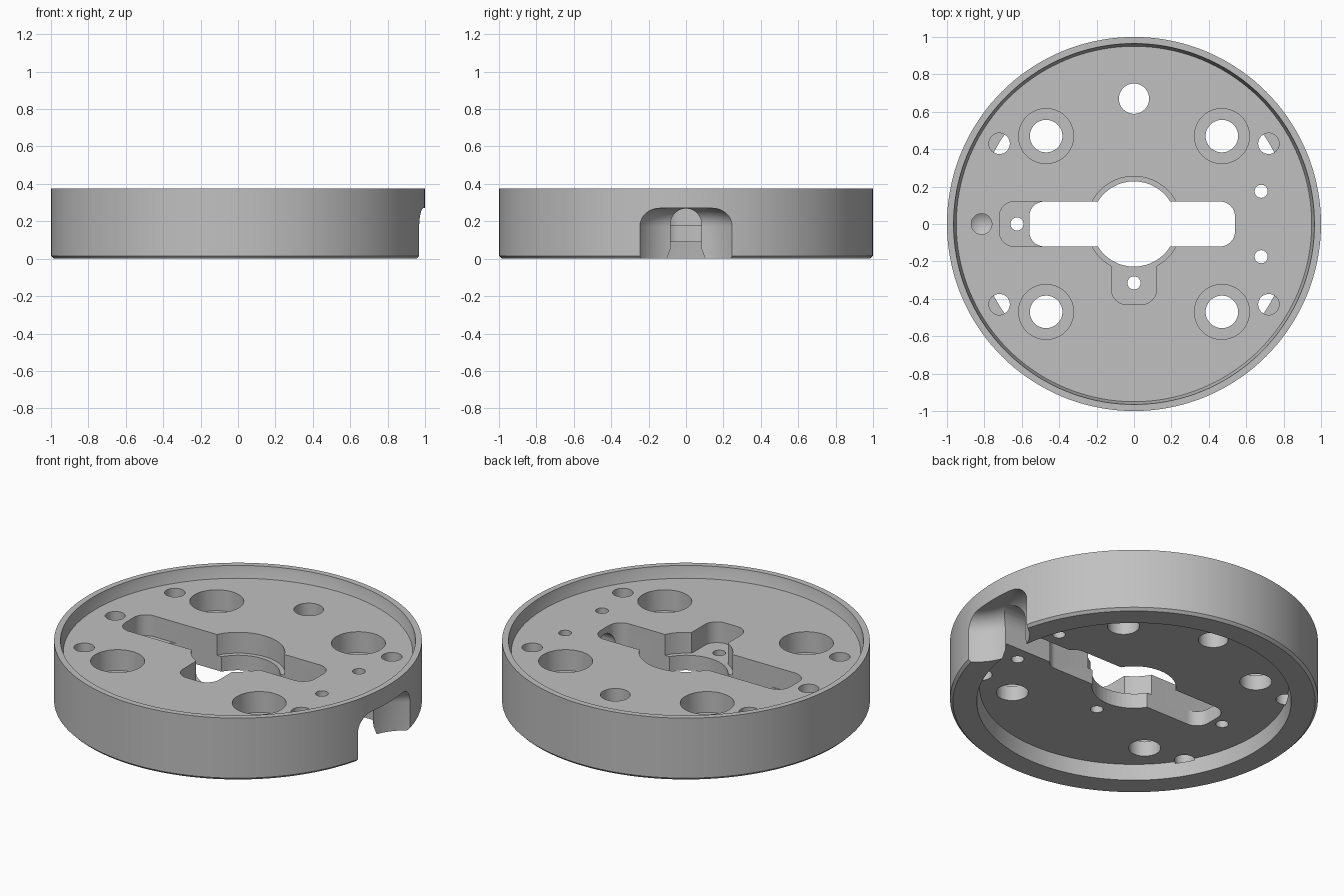
import bpy, bmesh, math
from mathutils import Vector, Matrix

cube = bpy.data.objects.get("Cube")
if cube:
    bpy.data.objects.remove(cube, do_unlink=True)

FLOOR, LEDGE, UNDER = 0.305, 0.18, 0.09   # plate top, counterbore floor, plate underside


def finish(name, bm):
    bmesh.ops.remove_doubles(bm, verts=bm.verts, dist=1e-5)
    bmesh.ops.recalc_face_normals(bm, faces=bm.faces)
    mesh = bpy.data.meshes.new(name)
    bm.to_mesh(mesh)
    bm.free()
    obj = bpy.data.objects.new(name, mesh)
    bpy.context.scene.collection.objects.link(obj)
    return obj


def lathe(name, profile, centre=(0, 0), steps=48):
    """Revolve a (radius, z) profile that starts and ends on the axis."""
    bm = bmesh.new()
    verts = [bm.verts.new((r, 0, z)) for r, z in profile]
    edges = [bm.edges.new(pair) for pair in zip(verts, verts[1:])]
    bmesh.ops.spin(bm, geom=verts + edges, cent=(0, 0, 0), axis=(0, 0, 1),
                   angle=math.tau, steps=steps, use_merge=False)
    bmesh.ops.translate(bm, verts=bm.verts, vec=(*centre, 0))
    return finish(name, bm)


def prism(name, outline, low, high, frame=None):
    """Extrude a 2D outline along z, then place it with an optional matrix."""
    bm = bmesh.new()
    face = bm.faces.new([bm.verts.new((x, y, low)) for x, y in outline])
    top = bmesh.ops.extrude_face_region(bm, geom=[face])["geom"]
    moved = [g for g in top if isinstance(g, bmesh.types.BMVert)]
    bmesh.ops.translate(bm, verts=moved, vec=(0, 0, high - low))
    if frame:
        bmesh.ops.transform(bm, matrix=frame, verts=bm.verts)
    return finish(name, bm)


def arc(cx, cy, r, start, end, n=10):
    return [(cx + r * math.cos(math.radians(start + (end - start) * i / n)),
             cy + r * math.sin(math.radians(start + (end - start) * i / n)))
            for i in range(n + 1)]


def rounded(x0, x1, y0, y1, r=0.08):
    return (arc(x1 - r, y1 - r, r, 0, 90) + arc(x0 + r, y1 - r, r, 90, 180)
            + arc(x0 + r, y0 + r, r, 180, 270) + arc(x1 - r, y0 + r, r, 270, 360))


def drill(name, x, y, r, low=-0.1, high=0.5, tip=0.0):
    return lathe(name, [(0, low - tip), (r, low), (r, high), (0, high)], (x, y))


# Round base: rim, recessed top plate and recessed underside
body = lathe("mounting_base", [
    (0, UNDER), (0.84, UNDER), (0.855, 0), (0.985, 0), (1, 0.015),
    (1, 0.375), (0.965, 0.375), (0.962, 0.35), (0.95, FLOOR), (0, FLOOR)], steps=144)

cutters = []

# Keyhole opening with its shallow pockets
cutters += [
    drill("centre_pocket", 0, 0, 0.255, LEDGE),
    drill("centre_opening", 0, 0, 0.228),
    prism("slot_pocket", rounded(-0.72, 0.54, -0.12, 0.12), LEDGE, 0.5),
    prism("slot_opening", rounded(-0.56, 0.54, -0.12, 0.12), -0.1, 0.5),
    prism("front_pocket", rounded(-0.12, 0.12, -0.43, 0), LEDGE, 0.5),
    drill("front_pocket_hole", 0, -0.315, 0.035),
    drill("slot_pocket_hole", -0.625, 0, 0.035),
]

# Counterbored screw holes and the blind holes beside them
for sx in (-1, 1):
    for sy in (-1, 1):
        cutters += [
            drill("screw_hole", 0.47 * sx, 0.47 * sy, 0.087),
            drill("screw_counterbore", 0.47 * sx, 0.47 * sy, 0.147, LEDGE),
            drill("edge_hole", 0.72 * sx, 0.43 * sy, 0.056, UNDER - 0.01),
        ]

# Single holes
cutters += [
    drill("back_hole", 0, 0.67, 0.081),
    drill("pin_hole", 0.68, 0.175, 0.035),
    drill("pin_hole", 0.68, -0.175, 0.035),
    drill("pointed_hole", -0.815, 0, 0.055, 0.17, tip=0.035),
]

# Side finger notch with a rounded top, and the arched cable channel inward
cutters.append(lathe("side_notch", [(0, -0.1), (0.29, -0.1)]
                     + arc(0.19, 0.17, 0.1, 0, 90) + [(0, 0.27)], (1.12, 0), 96))
along_x = Matrix(((0, 0, 1, 0), (1, 0, 0, 0), (0, 1, 0, 0), (0, 0, 0, 1)))
channel = [(-0.083, -0.1), (0.083, -0.1)] + arc(0, 0.185, 0.083, 0, 180, 20)
cutters.append(prism("cable_channel", channel, 0.45, 1.15, along_x))

for cutter in cutters:
    cutter.hide_render = True
    mod = body.modifiers.new(cutter.name, "BOOLEAN")
    mod.operation = "DIFFERENCE"
    mod.solver = "EXACT"
    mod.object = cutter

# Bake the cuts and drop the cutters
bpy.context.view_layer.update()
graph = bpy.context.evaluated_depsgraph_get()
baked = bpy.data.meshes.new_from_object(body.evaluated_get(graph))
body.modifiers.clear()
body.data = baked
for cutter in cutters:
    bpy.data.objects.remove(cutter, do_unlink=True)

# Single grey finish
grey = bpy.data.materials.new("plain_grey")
grey.use_nodes = True
colour = (0.53, 0.53, 0.53, 1)
grey.diffuse_color = colour
grey.node_tree.nodes["Principled BSDF"].inputs["Base Color"].default_value = colour
body.data.materials.clear()
body.data.materials.append(grey)

bpy.ops.object.select_all(action="DESELECT")
body.select_set(True)
bpy.context.view_layer.objects.active = body
bpy.ops.object.shade_smooth_by_angle(angle=math.radians(25))
